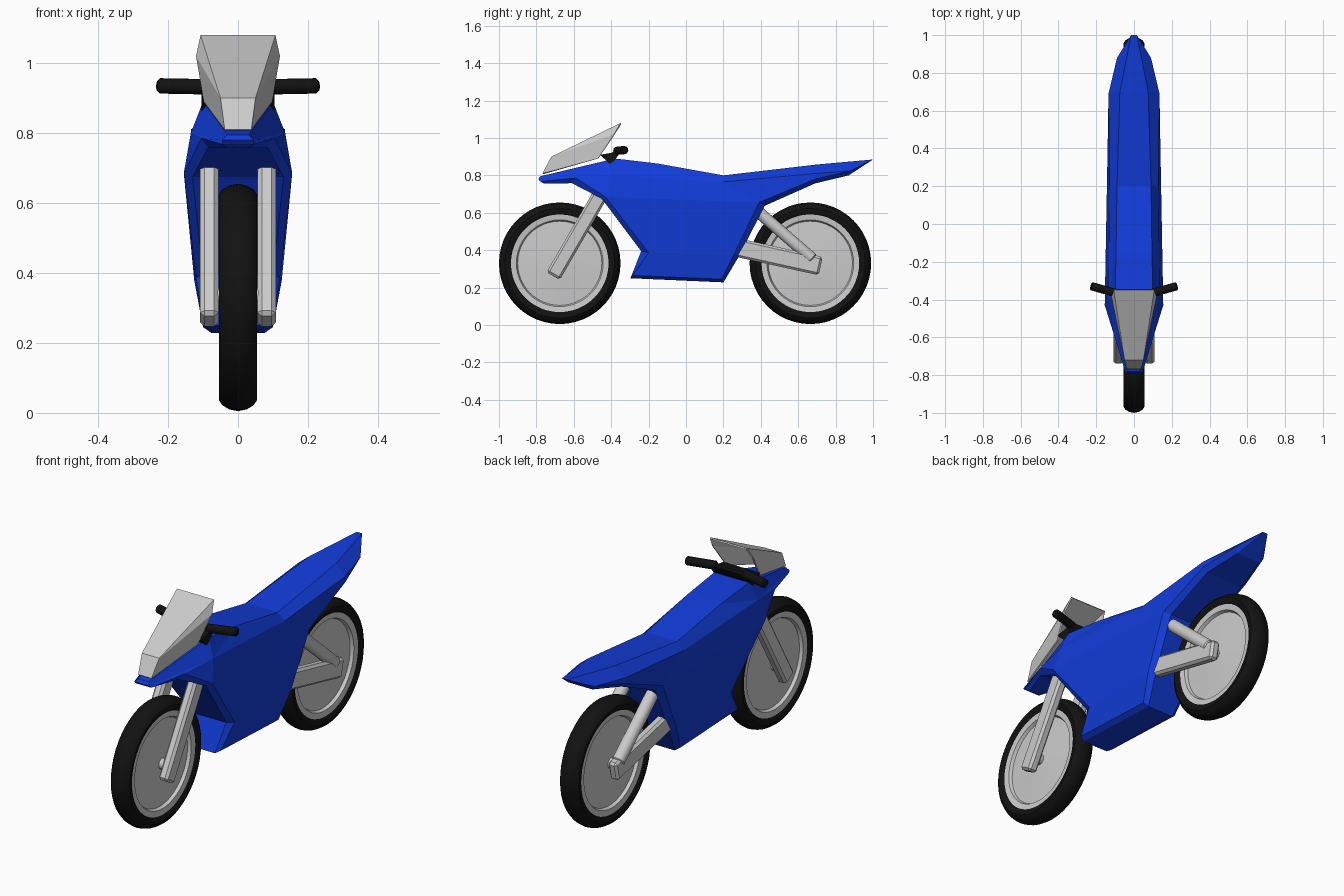
import bpy, bmesh, math
from mathutils import Vector, Matrix

if "Cube" in bpy.data.objects:
    bpy.data.objects.remove(bpy.data.objects["Cube"])

def material(name, rgb):
    m = bpy.data.materials.new(name)
    m.diffuse_color = (*rgb, 1)
    m.use_nodes = True
    m.node_tree.nodes["Principled BSDF"].inputs["Base Color"].default_value = m.diffuse_color
    return m

BLUE = material("blue_paint", (0.006, 0.045, 0.7))
BLACK = material("black_rubber", (0.006, 0.006, 0.006))

def finish(bm, name, mat=None, smooth=False):
    bmesh.ops.recalc_face_normals(bm, faces=bm.faces[:])
    me = bpy.data.meshes.new(name)
    bm.to_mesh(me)
    bm.free()
    ob = bpy.data.objects.new(name, me)
    bpy.context.collection.objects.link(ob)
    if mat:
        me.materials.append(mat)
    if smooth:
        bpy.ops.object.select_all(action='DESELECT')
        ob.select_set(True)
        bpy.context.view_layer.objects.active = ob
        bpy.ops.object.shade_smooth_by_angle(angle=math.radians(35))
    return ob

def lathe(name, profile, y, z, mat=None):
    """Spin a (radius, x) profile about the wheel axle."""
    bm = bmesh.new()
    vs = [bm.verts.new((x, 0, r)) for r, x in profile]
    es = [bm.edges.new(p) for p in zip(vs, vs[1:])]
    bmesh.ops.spin(bm, geom=vs + es, cent=(0, 0, 0), axis=(1, 0, 0),
                   angle=math.tau, steps=48, use_duplicate=False)
    bmesh.ops.remove_doubles(bm, verts=bm.verts[:], dist=1e-4)
    bmesh.ops.translate(bm, verts=bm.verts[:], vec=(0, y, z))
    return finish(bm, name, mat, True)

def beam(name, a, b, width, depth, bevel=0.01):
    """Chamfered square bar from a to b."""
    a, b = Vector(a), Vector(b)
    d = b - a
    zax = d.normalized()
    xax = Vector((1, 0, 0))
    rot = Matrix((xax, zax.cross(xax), zax)).transposed().to_4x4()
    bm = bmesh.new()
    bmesh.ops.create_cube(bm, size=1)
    bmesh.ops.scale(bm, verts=bm.verts[:], vec=(width, depth, d.length))
    bmesh.ops.bevel(bm, geom=bm.edges[:], offset=bevel, segments=1, affect='EDGES')
    bmesh.ops.transform(bm, verts=bm.verts[:], matrix=Matrix.Translation((a + b) / 2) @ rot)
    return finish(bm, name)

def rod(name, a, b, r, mat=None, sides=16):
    a, b = Vector(a), Vector(b)
    d = b - a
    bm = bmesh.new()
    bmesh.ops.create_cone(bm, cap_ends=True, segments=sides, radius1=r, radius2=r, depth=d.length)
    caps = [e for f in bm.faces if len(f.verts) > 4 for e in f.edges]
    bmesh.ops.bevel(bm, geom=caps, offset=r * 0.3, segments=1, affect='EDGES')
    rot = d.to_track_quat('Z', 'Y').to_matrix().to_4x4()
    bmesh.ops.transform(bm, verts=bm.verts[:], matrix=Matrix.Translation((a + b) / 2) @ rot)
    return finish(bm, name, mat, True)

# Wheels: tyre, dished rim and axle
half_tyre = [(.255, .040), (.275, .053), (.293, .055), (.308, .045), (.320, .025)]
tyre = half_tyre + [(.325, 0)] + [(r, -x) for r, x in reversed(half_tyre)]
half_rim = [(0, .036), (.06, .034), (.12, .030), (.225, .024), (.232, .040), (.262, .044)]
rim = half_rim + [(r, -x) for r, x in reversed(half_rim)]
for end, y in (("front", -.675), ("rear", .665)):
    lathe(end + "_tyre", tyre, y, .33, BLACK)
    lathe(end + "_rim", rim, y, .33)
    rod(end + "_axle", (-.095, y, .33), (.095, y, .33), .028)

# Fairing: right half skin, boundary pulled to the centre line, then mirrored
P = dict(
    t0=(.03, -.78, .795), t1=(.10, -.38, .89), t2=(.095, -.15, .863), t3=(.09, .20, .80),
    t4=(.075, .70, .858), t5=(.015, 1.0, .885),
    s0=(.045, -.79, .78), s1=(.135, -.40, .80), s3=(.13, .20, .765), s4=(.135, .69, .81),
    s5=(.09, .88, .825),
    w0=(.045, -.78, .768), w1=(.105, -.59, .785), w2=(.155, -.43, .685), w3=(.14, .39, .655),
    w4=(.135, .69, .78),
    l1=(.12, -.20, .387), l2=(.125, .257, .378), m1=(.10, -.285, .265), m2=(.10, .19, .245),
    e0=(.03, -.76, .757), e1=(.085, -.61, .758), e2=(.13, -.45, .675), f1=(.10, -.24, .395),
    g1=(.075, -.297, .25), g2=(.075, .20, .228), f2=(.10, .285, .37), e3=(.115, .42, .637),
    e4=(.11, .69, .757), e5=(.07, .87, .80))
skin = """t0 t1 s1 s0,t1 t2 s1,t2 t3 s3 s1,t3 t4 s4 s3,t4 t5 s5 s4,s0 s1 w1 w0,s1 w2 w1,
s1 s3 w3 w2,s3 s4 w4 w3,s4 s5 w4,w2 w3 l2 l1,l1 l2 m2 m1,w0 w1 e1 e0,w1 w2 e2 e1,w2 l1 f1 e2,
l1 m1 g1 f1,m1 m2 g2 g1,m2 l2 f2 g2,l2 w3 e3 f2,w3 w4 e4 e3,w4 s5 e5 e4,s5 t5 e5"""
bm = bmesh.new()
V = {k: bm.verts.new(p) for k, p in P.items()}
for f in skin.split(","):
    bm.faces.new([V[k] for k in f.split()])
ext = bmesh.ops.extrude_edge_only(bm, edges=[e for e in bm.edges if e.is_boundary])
for v in ext["geom"]:
    if isinstance(v, bmesh.types.BMVert):
        v.co.x = 0
bmesh.ops.mirror(bm, geom=bm.verts[:] + bm.edges[:] + bm.faces[:], axis='X', merge_dist=1e-4)
bmesh.ops.remove_doubles(bm, verts=bm.verts[:], dist=1e-4)
finish(bm, "fairing", BLUE)

# Windshield: bent sheet with folded sides
bm = bmesh.new()
half = [(.107, -.35, 1.08), (.05, -.72, .90), (.038, -.768, .81), (.098, -.47, .89), (.12, -.385, 1.02)]
R = [bm.verts.new(p) for p in half]
L = [bm.verts.new((-x, y, z)) for x, y, z in half]
for i in (0, 1):
    bm.faces.new((R[i], L[i], L[i + 1], R[i + 1]))
for s in (R, L):
    bm.faces.new((s[0], s[1], s[4]))
    bm.faces.new((s[1], s[3], s[4]))
    bm.faces.new((s[1], s[2], s[3]))
shield = finish(bm, "windshield")
mod = shield.modifiers.new("thickness", 'SOLIDIFY')
mod.thickness = .008

# Handlebar clamp: wedge across the steering head
bm = bmesh.new()
side = [bm.verts.new((-.105, y, z)) for y, z in
        [(-.46, .91), (-.40, .855), (-.36, .91), (-.345, .935), (-.375, .935), (-.40, .92)]]
face = bm.faces.new(side)
out = bmesh.ops.extrude_face_region(bm, geom=[face])["geom"]
bmesh.ops.translate(bm, verts=[v for v in out if isinstance(v, bmesh.types.BMVert)], vec=(.21, 0, 0))
finish(bm, "handlebar_clamp", BLACK)

# Paired parts: grips, fork legs, swingarms and shocks
for s, tag in ((1, "left"), (-1, "right")):
    rod(tag + "_grip", (s * .08, -.37, .932), (s * .23, -.328, .935), .022, BLACK, 12)
    beam(tag + "_fork_leg", (s * .082, -.71, .262), (s * .082, -.41, .78), .052, .082, .012)
    beam(tag + "_swingarm", (s * .082, .20, .43), (s * .082, .72, .315), .05, .10, .012)
    rod(tag + "_shock", (s * .082, .34, .645), (s * .082, .68, .35), .032)
